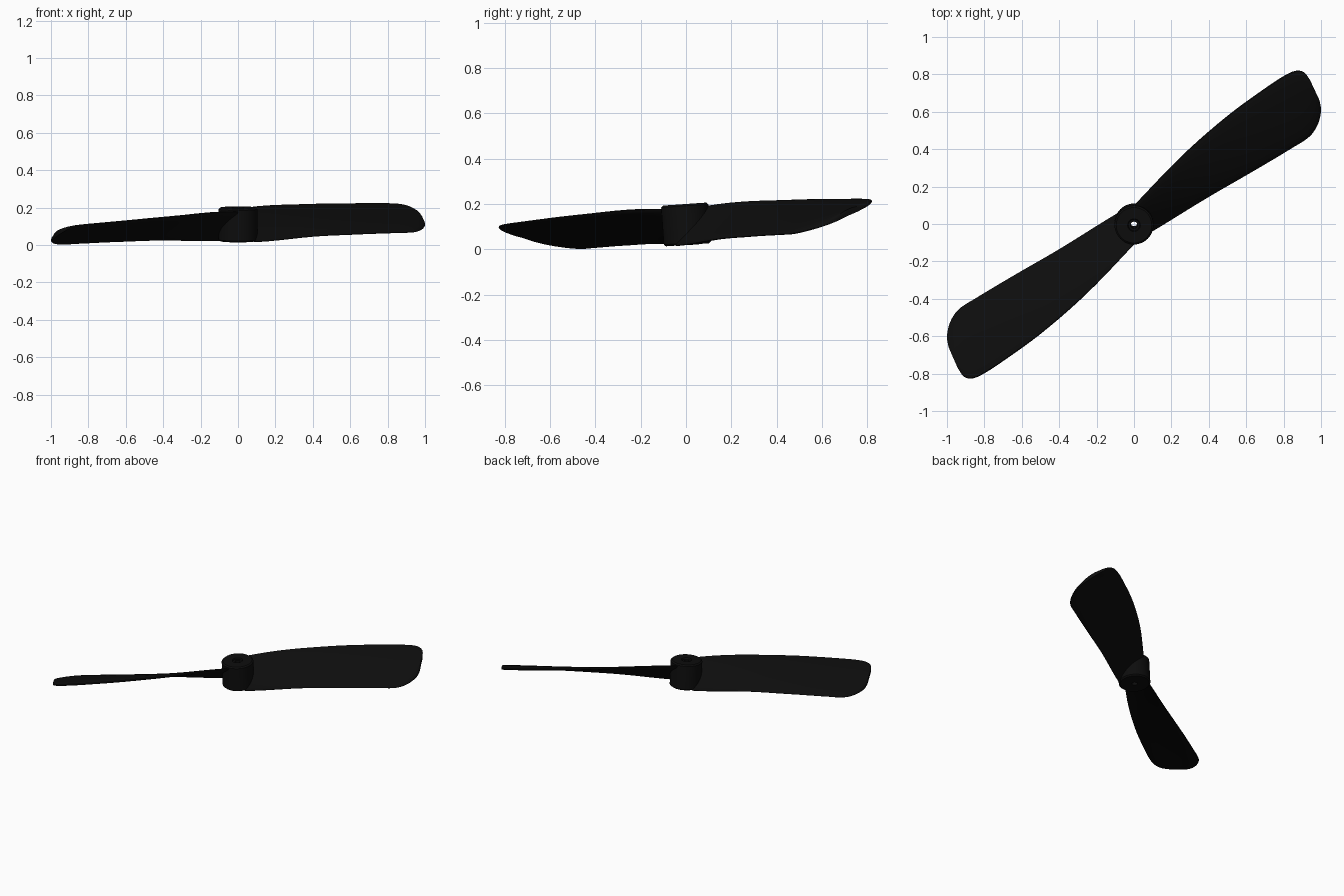
import bpy, bmesh
from math import sin, cos, pi, copysign
from mathutils import Matrix, Vector

if "Cube" in bpy.data.objects:
    bpy.data.objects.remove(bpy.data.objects["Cube"])

black = bpy.data.materials.new("matte_black")
black.use_nodes = True
black.diffuse_color = (0.004, 0.004, 0.004, 1)
bsdf = black.node_tree.nodes["Principled BSDF"]
bsdf.inputs["Base Color"].default_value = black.diffuse_color
bsdf.inputs["Roughness"].default_value = 0.8

# the whole propeller leans slightly about the x axis
LEAN = Matrix.Translation((0, 0, 0.11)) @ Matrix.Rotation(0.07, 4, "X")


def finish(name, bm, turn=0.0):
    bmesh.ops.recalc_face_normals(bm, faces=bm.faces)
    bm.transform(LEAN @ Matrix.Rotation(turn, 4, "Z"))
    mesh = bpy.data.meshes.new(name)
    bm.to_mesh(mesh)
    bm.free()
    mesh.materials.append(black)
    ob = bpy.data.objects.new(name, mesh)
    bpy.context.collection.objects.link(ob)
    bpy.ops.object.select_all(action="DESELECT")
    ob.select_set(True)
    bpy.context.view_layer.objects.active = ob
    bpy.ops.object.shade_smooth_by_angle(angle=0.7)


def bridge(bm, a, b):
    n = len(a)
    for i in range(n):
        j = (i + 1) % n
        bm.faces.new((a[i], a[j], b[j], b[i]))


# hub: closed ring profile (radius, height) spun round the axis, with a bore
def hub():
    bm = bmesh.new()
    profile = [(0.018, -0.09), (0.095, -0.09), (0.104, -0.082), (0.104, 0.082),
               (0.095, 0.09), (0.034, 0.09), (0.03, 0.08), (0.018, 0.08)]
    sides = 48
    rings = [[bm.verts.new((r * cos(a), r * sin(a), z)) for r, z in profile]
             for a in (2 * pi * k / sides for k in range(sides))]
    for k in range(sides):
        bridge(bm, rings[k], rings[(k + 1) % sides])
    finish("hub", bm)


# blade stations: leading x, y, trailing x, y, pitch slope
STATIONS = [Vector(s) for s in (
    (-0.03, 0.07, 0.04, -0.075, 0.98),
    (0.0, 0.105, 0.1, -0.045, 0.9),
    (0.26, 0.375, 0.4, 0.14, 0.55),
    (0.5, 0.585, 0.65, 0.285, 0.42),
    (0.72, 0.745, 0.85, 0.405, 0.37),
    (0.815, 0.805, 0.94, 0.465, 0.36),
    (0.868, 0.825, 0.983, 0.53, 0.36),
    (0.91, 0.815, 1.0, 0.605, 0.36),
    (0.94, 0.775, 0.992, 0.66, 0.36))]


def spline(points, steps):
    out = []
    for i in range(len(points) - 1):
        p, q = points[i], points[i + 1]
        # chord-scaled tangents keep uneven spacing from overshooting
        d = (q - p).length
        tan = []
        for k in (i, i + 1):
            a, b = points[max(k - 1, 0)], points[min(k + 1, len(points) - 1)]
            c = points[k]
            tan.append((b - a) / ((b - c).length + (c - a).length) * d)
        for s in range(steps):
            t = s / steps
            out.append(p * (2 * t**3 - 3 * t**2 + 1) + tan[0] * (t**3 - 2 * t**2 + t)
                       + q * (3 * t**2 - 2 * t**3) + tan[1] * (t**3 - t**2))
    return out + [points[-1]]


def blade(name, turn):
    bm = bmesh.new()
    rings = []
    around = 24
    for lx, ly, tx, ty, slope in spline(STATIONS, 5):
        lead, trail = Vector((lx, ly)), Vector((tx, ty))
        ring = []
        for k in range(around):
            a = 2 * pi * k / around
            c, s = cos(a), sin(a)
            u = copysign(abs(c) ** 0.8, c)
            p = (lead + trail) / 2 + (lead - trail) / 2 * u
            across = 0.8 * p.y - 0.6 * p.x
            camber = 0.008 * (1 - u * u) - 0.003
            z = slope * across + camber + 0.014 * copysign(abs(s) ** 0.7, s)
            ring.append(bm.verts.new((p.x, p.y, z)))
        rings.append(ring)
    for a, b in zip(rings, rings[1:]):
        bridge(bm, a, b)
    bm.faces.new(rings[0])
    bm.faces.new(rings[-1])
    # keep the root clear of the bore
    cut = bmesh.ops.bisect_plane(bm, geom=bm.verts[:] + bm.edges[:] + bm.faces[:],
                                 plane_co=(0.032, 0.024, 0), plane_no=(0.8, 0.6, 0),
                                 clear_inner=True)
    bmesh.ops.contextual_create(
        bm, geom=[e for e in cut["geom_cut"] if isinstance(e, bmesh.types.BMEdge)])
    finish(name, bm, turn)


hub()
blade("left_blade", 0)
blade("right_blade", pi)
